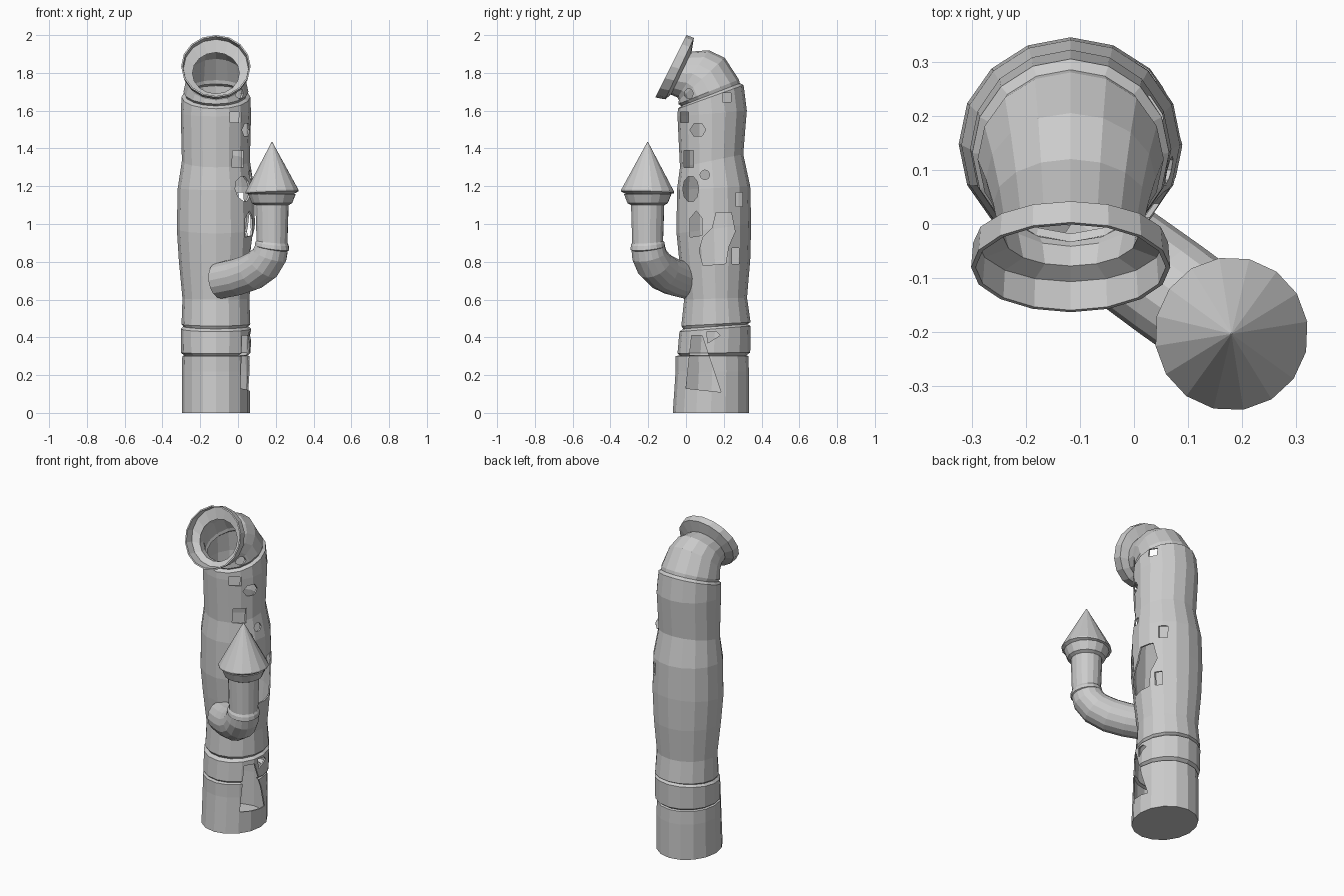
import bpy, bmesh, math
from mathutils import Vector

SIDES = 16
CX = -0.117  # main pipe axis in x

grey = bpy.data.materials.new("sheet_metal_grey")
grey.diffuse_color = (0.6, 0.6, 0.6, 1)


def make(name, bm):
    bmesh.ops.recalc_face_normals(bm, faces=bm.faces)
    me = bpy.data.meshes.new(name)
    bm.to_mesh(me)
    bm.free()
    me.materials.append(grey)
    ob = bpy.data.objects.new(name, me)
    bpy.context.collection.objects.link(ob)
    return ob


def loft(name, rings):
    """Skin rings given as (centre, half axis u, half axis v), capping both ends."""
    bm = bmesh.new()
    loops = []
    for c, u, v in rings:
        loops.append([bm.verts.new(c + u * math.cos(a) + v * math.sin(a))
                      for a in (2 * math.pi * i / SIDES for i in range(SIDES))])
    for p, q in zip(loops, loops[1:]):
        for i in range(SIDES):
            j = (i + 1) % SIDES
            bm.faces.new((p[i], p[j], q[j], q[i]))
    bm.faces.new(loops[0])
    bm.faces.new(loops[-1])
    return make(name, bm)


# Main pipe: each ring as front y, front z, back y, back z, x radius
BODY = [
    (-0.07, 0.00, 0.333, 0.00, 0.180),
    (-0.055, 0.22, 0.333, 0.22, 0.180),
    (-0.055, 0.30, 0.330, 0.30, 0.178),
    (-0.035, 0.305, 0.320, 0.305, 0.168),   # lower seam
    (-0.045, 0.315, 0.340, 0.32, 0.184),
    (-0.035, 0.43, 0.342, 0.46, 0.186),
    (-0.015, 0.445, 0.325, 0.47, 0.172),    # upper seam
    (-0.025, 0.46, 0.342, 0.48, 0.182),
    (-0.010, 0.60, 0.323, 0.61, 0.177),
    (-0.035, 0.80, 0.340, 0.81, 0.196),
    (-0.050, 0.95, 0.345, 1.00, 0.207),
    (-0.048, 1.18, 0.340, 1.20, 0.202),
    (-0.032, 1.30, 0.303, 1.37, 0.180),
    (-0.045, 1.57, 0.322, 1.60, 0.186),
    (-0.043, 1.61, 0.305, 1.735, 0.182),
    (-0.025, 1.625, 0.285, 1.745, 0.165),   # elbow seam
    (-0.040, 1.635, 0.280, 1.765, 0.172),
    (-0.038, 1.655, 0.205, 1.88, 0.157),
    (-0.045, 1.67, 0.120, 1.92, 0.143),
    (-0.080, 1.685, 0.030, 1.913, 0.130),   # neck
    (-0.110, 1.66, 0.042, 1.985, 0.180),    # flared mouth
    (-0.163, 1.67, 0.003, 2.00, 0.184),
]


def body_ring(row, k=1.0):
    yf, zf, yb, zb, rx = row
    c = Vector((CX, (yf + yb) / 2, (zf + zb) / 2))
    return c, Vector((rx * k, 0, 0)), Vector((0, (yb - yf) / 2, (zb - zf) / 2)) * k


outer = [body_ring(r) for r in BODY]
inner = [body_ring(r, 0.955) for r in reversed(BODY)]
inner[-1][0].z += 0.012
main_pipe = loft("main_pipe", outer + inner)

# Rusted-through holes on the right wall, outlined in y and z
HOLES = [
    [(0.0, 0.13), (0.185, 0.11), (0.085, 0.41), (0.03, 0.41)],
    [(0.115, 0.37), (0.18, 0.41), (0.16, 0.43), (0.11, 0.43)],
    [(0.09, 0.78), (0.21, 0.79), (0.225, 0.88), (0.26, 0.96), (0.24, 1.06),
     (0.16, 1.06), (0.14, 0.98), (0.09, 0.93), (0.07, 0.86)],
    [(0.02, 0.93), (0.085, 0.94), (0.085, 1.03), (0.055, 1.07), (0.022, 1.03)],
]


def box(y, z, w, h):
    return [(y - w, z - h), (y + w, z - h), (y + w, z + h), (y - w, z + h)]


def oval(y, z, w, h, n):
    return [(y + w * math.cos(2 * math.pi * i / n), z + h * math.sin(2 * math.pi * i / n))
            for i in range(n)]


HOLES += [box(0.262, 0.83, 0.018, 0.042), box(0.282, 1.13, 0.018, 0.038),
          box(0.015, 1.345, 0.025, 0.045), box(-0.008, 1.565, 0.02, 0.028),
          box(0.215, 1.67, 0.022, 0.024), oval(0.025, 1.185, 0.042, 0.07, 10),
          oval(0.10, 1.26, 0.026, 0.026, 8), oval(0.063, 1.498, 0.042, 0.038, 6),
          oval(0.015, 1.69, 0.024, 0.028, 7)]

bm = bmesh.new()
for outline in HOLES:
    a = [bm.verts.new((-0.08, y, z)) for y, z in outline]
    b = [bm.verts.new((0.25, y, z)) for y, z in outline]
    bm.faces.new(a[::-1])
    bm.faces.new(b)
    for i in range(len(a)):
        j = (i + 1) % len(a)
        bm.faces.new((a[i], a[j], b[j], b[i]))
cutter = make("hole_cutter", bm)
cutter.hide_render = True
mod = main_pipe.modifiers.new("holes", 'BOOLEAN')
mod.operation = 'DIFFERENCE'
mod.solver = 'EXACT'
mod.object = cutter
bpy.context.view_layer.objects.active = main_pipe
bpy.ops.object.modifier_apply(modifier=mod.name)
bpy.data.objects.remove(cutter, do_unlink=True)

# Side branch: distance along the plan line, height, tilt from horizontal, radius
START = Vector((-0.10, 0.0, 0))
END = Vector((0.18, -0.203, 0))
ALONG = (END - START).normalized()
ACROSS = Vector((-ALONG.y, ALONG.x, 0))
REACH = (END - START).length


def branch_ring(d, z, tilt, r):
    t = math.radians(tilt)
    return (START + ALONG * d + Vector((0, 0, z)), ACROSS * r,
            (ALONG * -math.sin(t) + Vector((0, 0, math.cos(t)))) * r)


loft("branch_elbow", [branch_ring(*p) for p in [
    (0.0, 0.70, 8, 0.096), (0.12, 0.72, 12, 0.098), (0.21, 0.745, 25, 0.099),
    (0.285, 0.785, 45, 0.098), (0.33, 0.835, 68, 0.094), (REACH, 0.885, 80, 0.088)]])
loft("branch_upright", [branch_ring(REACH, z, t, r) for z, t, r in [
    (0.865, 80, 0.078), (0.875, 80, 0.093), (0.895, 82, 0.090), (0.905, 84, 0.083),
    (1.10, 90, 0.089), (1.11, 90, 0.108), (1.16, 90, 0.128)]])

# Conical rain cap, slightly tilted
loft("rain_cap", [branch_ring(REACH, 1.158, 90, 0.115), branch_ring(REACH, 1.168, 93, 0.142),
                  branch_ring(REACH, 1.176, 93, 0.142), branch_ring(REACH, 1.435, 90, 0.0015)])
